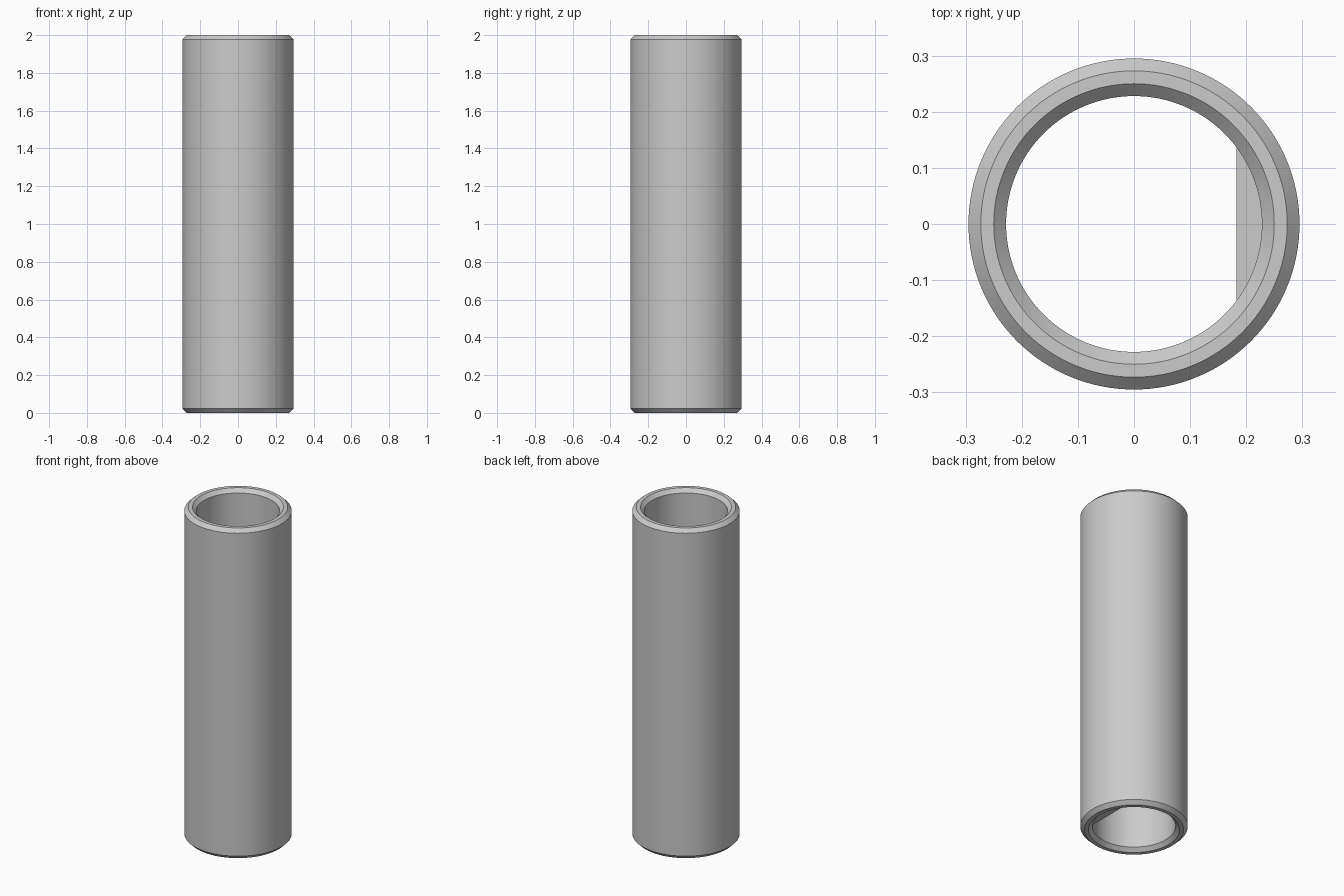
import bpy, bmesh
from math import pi, sin, cos, acos

if "Cube" in bpy.data.objects:
    bpy.data.objects.remove(bpy.data.objects["Cube"])

R_OUT, R_IN, CH, H = 0.295, 0.228, 0.022, 2.0
FLAT_X, FLAT_TOP = 0.183, 1.0


def finish(name, bm):
    bmesh.ops.recalc_face_normals(bm, faces=bm.faces[:])
    mesh = bpy.data.meshes.new(name)
    bm.to_mesh(mesh)
    bm.free()
    obj = bpy.data.objects.new(name, mesh)
    bpy.context.collection.objects.link(obj)
    bpy.ops.object.select_all(action='DESELECT')
    obj.select_set(True)
    bpy.context.view_layer.objects.active = obj
    bpy.ops.object.shade_smooth_by_angle(angle=pi / 6)
    return obj


# Sleeve: chamfered wall section revolved around z
profile = [(R_IN, CH), (R_IN + CH, 0), (R_OUT - CH, 0), (R_OUT, CH),
           (R_OUT, H - CH), (R_OUT - CH, H), (R_IN + CH, H), (R_IN, H - CH)]
bm = bmesh.new()
verts = [bm.verts.new((r, 0, z)) for r, z in profile]
edges = [bm.edges.new((verts[i], verts[i - 1])) for i in range(len(verts))]
bmesh.ops.spin(bm, geom=verts + edges, cent=(0, 0, 0), axis=(0, 0, 1),
               angle=2 * pi, steps=128)
bmesh.ops.remove_doubles(bm, verts=bm.verts[:], dist=1e-4)
finish("sleeve", bm)

# Keying flat: circular-segment block in the lower bore, seated into the wall
bm = bmesh.new()
r = R_IN + 0.005
a = acos(FLAT_X / r)
n = 32
arc = [bm.verts.new((r * cos(-a + 2 * a * i / n), r * sin(-a + 2 * a * i / n), CH))
       for i in range(n + 1)]
face = bm.faces.new(arc)
res = bmesh.ops.extrude_face_region(bm, geom=[face])
top = [g for g in res["geom"] if isinstance(g, bmesh.types.BMVert)]
bmesh.ops.translate(bm, verts=top, vec=(0, 0, FLAT_TOP - CH))
if len([f for f in bm.faces if all(abs(v.co.z - CH) < 1e-5 for v in f.verts)]) == 0:
    bm.faces.new(arc)
finish("bore_flat", bm)
